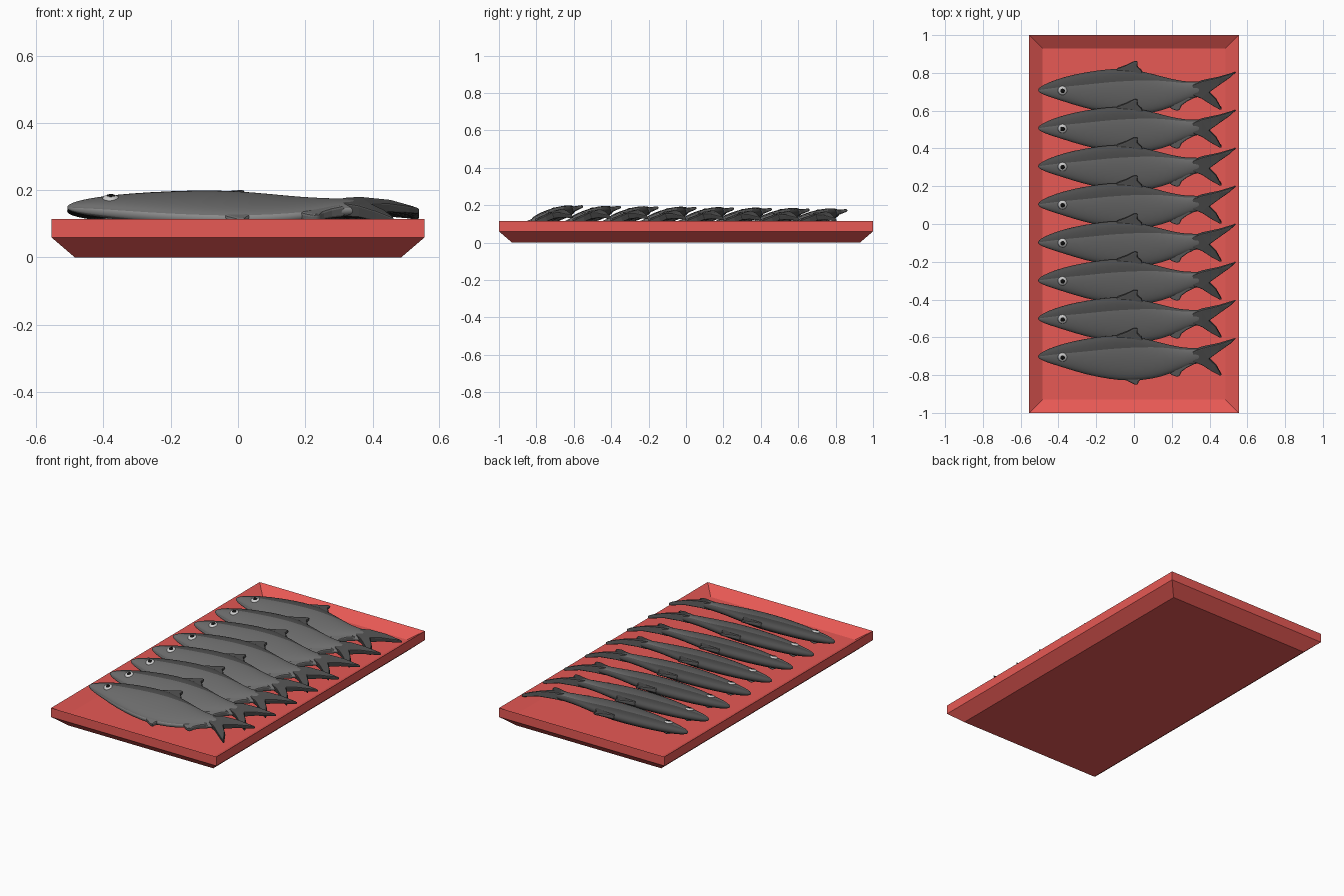
import bpy, bmesh
from math import sin, cos, pi, radians, copysign
from mathutils import Matrix

if "Cube" in bpy.data.objects:
    bpy.data.objects.remove(bpy.data.objects["Cube"])


def material(name, rgb):
    m = bpy.data.materials.new(name)
    m.diffuse_color = (*rgb, 1)
    m.use_nodes = True
    m.node_tree.nodes["Principled BSDF"].inputs["Base Color"].default_value = m.diffuse_color
    return m


RED = material("tray_red", (0.8, 0.1, 0.09))
SIDE = material("fish_side", (0.15, 0.15, 0.15))
BACK = material("fish_back", (0.075, 0.075, 0.075))
BELLY = material("fish_belly", (0.26, 0.26, 0.26))
WHITE = material("eye_white", (0.85, 0.85, 0.85))
BLACK = material("eye_black", (0.005, 0.005, 0.005))


def finish(bm, name, mats, smooth=False):
    bmesh.ops.recalc_face_normals(bm, faces=bm.faces)
    me = bpy.data.meshes.new(name)
    bm.to_mesh(me)
    bm.free()
    for m in mats:
        me.materials.append(m)
    for p in me.polygons:
        p.use_smooth = smooth
    return me


def place(name, me, matrix=Matrix()):
    ob = bpy.data.objects.new(name, me)
    bpy.context.collection.objects.link(ob)
    ob.matrix_world = matrix
    return ob


def loft(bm, rings):
    """Skin closed rings of points, capping both ends."""
    vs = [[bm.verts.new(p) for p in r] for r in rings]
    n = len(vs[0])
    faces = []
    for a, b in zip(vs, vs[1:]):
        for i in range(n):
            f = bm.faces.new((a[i], a[(i + 1) % n], b[(i + 1) % n], b[i]))
            faces.append((i, f))
    bm.faces.new(vs[0])
    bm.faces.new(vs[-1])
    return faces


# Tray: flared outside, vertical lip, sloping inside down to the floor
bm = bmesh.new()
loft(bm, [[(-x, -y, z), (x, -y, z), (x, y, z), (-x, y, z)]
          for x, y, z in [(0.485, 0.93, 0), (0.555, 1, 0.06),
                          (0.555, 1, 0.115), (0.485, 0.93, 0.07)]])
place("tray", finish(bm, "tray", [RED]))

# Fish body stations: x, back edge, belly edge, half thickness
STATIONS = [
    (-0.508, 0.004, -0.006, 0.004), (-0.497, 0.016, -0.017, 0.012),
    (-0.46, 0.039, -0.034, 0.022), (-0.37, 0.073, -0.063, 0.031),
    (-0.26, 0.098, -0.1, 0.036), (-0.13, 0.118, -0.128, 0.038),
    (-0.02, 0.118, -0.139, 0.037), (0.1, 0.087, -0.128, 0.033),
    (0.2, 0.058, -0.096, 0.028), (0.28, 0.043, -0.056, 0.025),
    (0.34, 0.047, -0.037, 0.022), (0.385, 0.035, -0.03, 0.014),
    (0.395, 0.02, -0.025, 0.006)]
N = 20


def ring_angle(k, x):
    """Angle of point k; point 3 follows the edge of the dark back."""
    edge = 58 - 46 * (x + 0.02) if x < -0.02 else max(25, 58 - 150 * (x + 0.02))
    j = k if k <= N // 2 else N - k
    a = edge * j / 3 if j <= 3 else edge + (180 - edge) * (j - 3) / 7
    return radians(a if k <= N // 2 else -a)


bm = bmesh.new()
rings = []
for x, up, low, t in STATIONS:
    c, h = (up + low) / 2, (up - low) / 2
    angles = [ring_angle(k, x) for k in range(N)]
    rings.append([(x, c + h * cos(a), t * copysign(abs(sin(a)) ** 0.75, sin(a)))
                  for a in angles])
for i, f in loft(bm, rings):
    if i < 3 or i >= N - 3:
        f.material_index = 1
    elif abs(i - (N - 1) / 2) < 1:
        f.material_index = 2
body = finish(bm, "fish_body", [SIDE, BACK, BELLY], True)

# Fins: outline in the plane of the fish, material, half thickness rule
FINS = {
    "dorsal_fin": (BACK, lambda x, y: 0.018 - 0.15 * (y - 0.08), [
        (-0.1, 0.085), (-0.09, 0.117), (-0.04, 0.136), (0.0, 0.157),
        (0.02, 0.156), (0.018, 0.128), (0.04, 0.107), (0.05, 0.08)]),
    "pelvic_fin": (SIDE, lambda x, y: 0.018 - 0.15 * (-y - 0.11), [
        (-0.06, -0.11), (-0.03, -0.137), (0.0, -0.154), (0.022, -0.155),
        (0.022, -0.141), (0.05, -0.11)]),
    "anal_fin": (SIDE, lambda x, y: 0.018 - 0.1 * (-y - 0.04), [
        (0.17, -0.08), (0.2, -0.102), (0.225, -0.112), (0.243, -0.107),
        (0.25, -0.085), (0.28, -0.061), (0.32, -0.04), (0.25, -0.02)]),
    "tail_fin": (BACK, lambda x, y: 0.019 - 0.05 * (x - 0.36), [
        (0.31, 0.03), (0.36, 0.05), (0.45, 0.068), (0.54, 0.089),
        (0.51, 0.063), (0.45, 0.025), (0.398, -0.011), (0.435, -0.05),
        (0.465, -0.107), (0.455, -0.108), (0.41, -0.08),
        (0.36, -0.045), (0.31, -0.025)])}
fins = {}
for name, (mat, thick, pts) in FINS.items():
    bm = bmesh.new()
    # the tail droops towards its tip
    loft(bm, [[(x, y, s * thick(x, y) - 1.2 * max(0, x - 0.36) ** 2)
               for x, y in pts] for s in (-1, 1)])
    bmesh.ops.triangulate(bm, faces=[f for f in bm.faces if len(f.verts) > 4])
    fins[name] = finish(bm, name, [mat])


# Eyes: flattened ball with a pupil, on both sides of the head
def eye_mesh(name, r, z, flat, mat):
    bm = bmesh.new()
    for s in (1, -1):
        m = Matrix.Translation((-0.378, 0.003, s * z)) @ Matrix.Diagonal((1, 1, flat, 1))
        bmesh.ops.create_uvsphere(bm, u_segments=16, v_segments=8, radius=r, matrix=m)
    return finish(bm, name, [mat], True)


eye = eye_mesh("eye", 0.025, 0.027, 0.4, WHITE)
pupil = eye_mesh("pupil", 0.013, 0.034, 0.4, BLACK)

# Eight fish leaning on one another, lower and flatter towards the back
for n in range(8):
    tilt = radians(17 - 4 * n / 7)
    M = (Matrix.Translation((0, -0.70 + 0.2014 * n, 0.149 - 0.011 * n / 7))
         @ Matrix.Rotation(tilt, 4, 'X'))
    ob = place(f"fish_body_{n + 1}", body, M)
    ob.modifiers.new("smooth", 'SUBSURF').levels = 1
    for name, me in fins.items():
        ob = place(f"{name}_{n + 1}", me, M)
        bev = ob.modifiers.new("round", 'BEVEL')
        bev.width, bev.segments = 0.007, 2
    place(f"eyes_{n + 1}", eye, M)
    place(f"pupils_{n + 1}", pupil, M)
